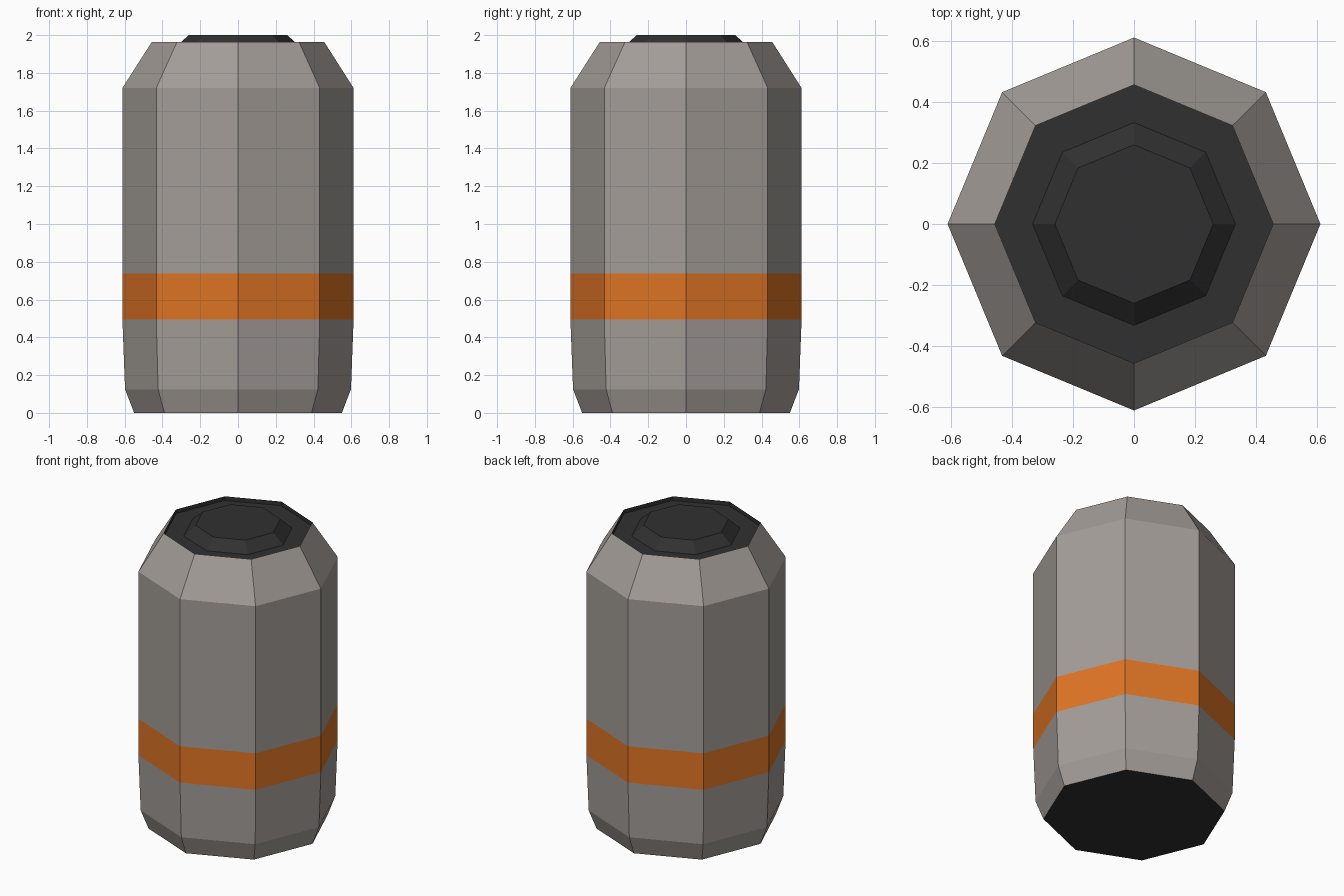
import bpy, bmesh, math

if "Cube" in bpy.data.objects:
    bpy.data.objects.remove(bpy.data.objects["Cube"])

SIDES = 8


def material(name, rgb):
    m = bpy.data.materials.new(name)
    m.diffuse_color = (*rgb, 1)
    m.use_nodes = True
    m.node_tree.nodes["Principled BSDF"].inputs["Base Color"].default_value = m.diffuse_color
    return m


grey = material("warm grey", (0.37, 0.34, 0.315))
orange = material("orange", (0.73, 0.175, 0.018))
dark = material("dark charcoal", (0.03, 0.03, 0.03))


def lathe(name, profile, mats, pick, close_bottom=False, close_top=False):
    """Octagonal lathe of (radius, z) points; pick(z) gives a side face's material."""
    bm = bmesh.new()
    rings = [[bm.verts.new((r * math.cos(math.tau * i / SIDES),
                            r * math.sin(math.tau * i / SIDES), z))
              for i in range(SIDES)] for r, z in profile]
    for a, b in zip(rings, rings[1:]):
        for i in range(SIDES):
            j = (i + 1) % SIDES
            f = bm.faces.new((a[i], a[j], b[j], b[i]))
            f.material_index = pick(f.calc_center_median().z)
    if close_bottom:
        bm.faces.new(rings[0][::-1]).material_index = len(mats) - 1
    if close_top:
        bm.faces.new(rings[-1]).material_index = len(mats) - 1
    me = bpy.data.meshes.new(name)
    bm.to_mesh(me)
    bm.free()
    for m in mats:
        me.materials.append(m)
    ob = bpy.data.objects.new(name, me)
    bpy.context.collection.objects.link(ob)
    return ob


# Canister body: bevelled foot, painted band, sloped shoulder, dark underside
lathe("canister_body",
      [(0.55, 0), (0.598, 0.125), (0.612, 0.495), (0.612, 0.738),
       (0.612, 1.72), (0.457, 1.963)],
      [grey, orange, dark], lambda z: 1 if 0.495 < z < 0.738 else 0,
      close_bottom=True)

# Lid: slightly recessed floor with a raised octagonal button
lathe("lid",
      [(0.457, 1.963), (0.457, 1.936), (0.333, 1.936), (0.26, 2.0)],
      [dark], lambda z: 0, close_top=True)
